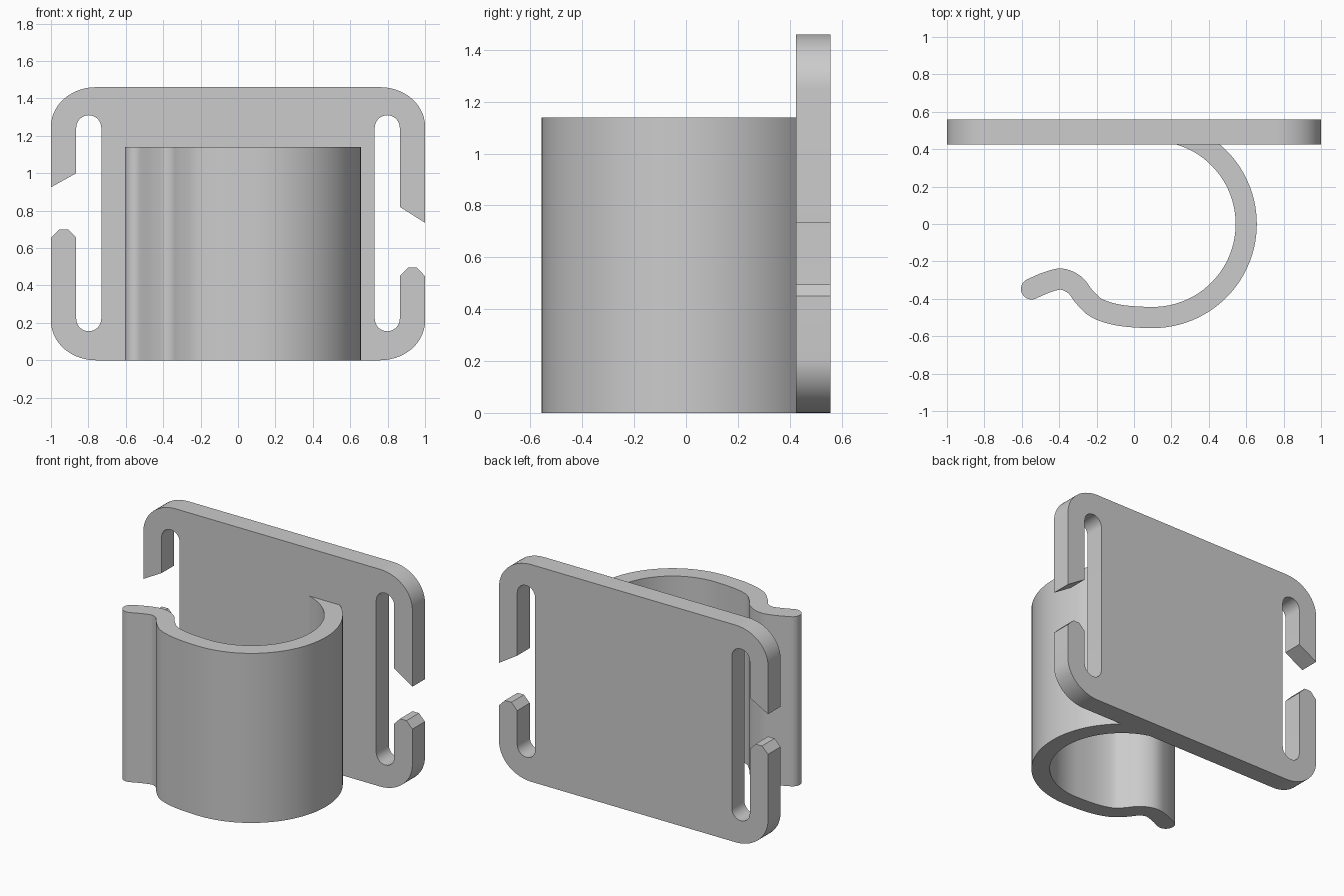
import bpy, bmesh
from math import sin, cos, radians, degrees, asin
from mathutils import Vector

cube = bpy.data.objects.get("Cube")
if cube:
    bpy.data.objects.remove(cube, do_unlink=True)

grey = bpy.data.materials.new("plain grey")
grey.use_nodes = True
grey.diffuse_color = (0.6, 0.6, 0.6, 1)
grey.node_tree.nodes["Principled BSDF"].inputs["Base Color"].default_value = (0.6, 0.6, 0.6, 1)

FRONT, BACK, HEIGHT = 0.424, 0.5575, 1.46   # plate faces and height


def arc(cx, cy, rx, ry, start, end, steps):
    angles = [radians(start + (end - start) * i / steps) for i in range(steps + 1)]
    return [Vector((cx + rx * cos(a), cy + ry * sin(a))) for a in angles]


def extrude_profile(name, points, place, offset):
    """Fill a closed 2D outline and extrude it into a solid."""
    bm = bmesh.new()
    face = bm.faces.new([bm.verts.new(place(p)) for p in points])
    out = bmesh.ops.extrude_face_region(bm, geom=[face])["geom"]
    bmesh.ops.translate(bm, vec=offset, verts=[v for v in out if isinstance(v, bmesh.types.BMVert)])
    bmesh.ops.recalc_face_normals(bm, faces=bm.faces)
    mesh = bpy.data.meshes.new(name)
    bm.to_mesh(mesh)
    bm.free()
    mesh.materials.append(grey)
    obj = bpy.data.objects.new(name, mesh)
    bpy.context.collection.objects.link(obj)
    bpy.ops.object.select_all(action='DESELECT')
    obj.select_set(True)
    bpy.context.view_layer.objects.active = obj
    bpy.ops.object.shade_smooth_by_angle(angle=radians(30))
    return obj


# Strap plate: each end has a slot with an opening to the outside
def plate_end(tip_low, tip_inner, tip_outer):
    """Outline of the +x end, from the bottom edge up to the top edge."""
    slot_x, r, inner = 0.798, 0.067, 0.865
    pts = arc(0.76, 0.21, 0.24, 0.21, -90, 0, 14)
    pts += [Vector(p) for p in ((1, tip_low), (0.956, tip_low + 0.045),
                                (0.908, tip_low + 0.045), (inner, tip_low))]
    pts += arc(slot_x, 0.222, r, r, 0, -180, 14)
    pts += arc(slot_x, 1.243, r, r, 180, 0, 14)
    pts += [Vector((inner, tip_inner)), Vector((1, tip_outer))]
    pts += arc(0.76, HEIGHT - 0.21, 0.24, 0.21, 0, 90, 14)
    return pts


left_end = plate_end(0.45, 0.82, 0.735)
right_end = [Vector((-p.x, p.y)) for p in reversed(plate_end(0.655, 1.0, 0.925))]
extrude_profile("strap_plate", left_end + right_end,
                lambda p: (p.x, FRONT, p.y), (0, BACK - FRONT, 0))


# Hook: a round band that ends in a curled lip
CX, R, HALF = 0.1, 0.5, 0.0565
lip = [Vector(p) for p in ((0.2, -0.49), (CX, -R), (-0.07, -0.489), (-0.195, -0.452), (-0.265, -0.39),
                           (-0.315, -0.327), (-0.385, -0.295), (-0.46, -0.31), (-0.548, -0.347),
                           (-0.63, -0.385))]


def spline(points, steps):
    """Smooth curve through all points but the first and last."""
    out = []
    for a, b, c, d in zip(points, points[1:], points[2:], points[3:]):
        for i in range(steps):
            t = i / steps
            out.append(0.5 * (2 * b + (c - a) * t + (2 * a - 5 * b + 4 * c - d) * t * t
                              + (3 * b - a - 3 * c + d) * t ** 3))
    return out + [points[-2]]


path = spline(lip, 7)


def band_side(offset):
    """One side of the band, from the plate to the lip."""
    r = R + offset
    pts = arc(CX, 0, r, r, degrees(asin((FRONT + 0.001) / r)), -90, 56)
    for before, p, after in zip(path, path[1:], path[2:]):
        d = (after - before).normalized()
        pts.append(p + Vector((-d.y, d.x)) * offset)
    return pts


end_dir = (path[-1] - path[-2]).normalized()
heading = degrees(Vector((1, 0)).angle(end_dir))
heading = -heading if end_dir.y < 0 else heading
cap = arc(path[-1].x, path[-1].y, HALF, HALF, heading + 90, heading - 90, 14)
outer, inner = band_side(HALF), band_side(-HALF)
if (outer[-1] - cap[0]).length > (outer[-1] - cap[-1]).length:
    cap.reverse()
extrude_profile("hook", outer + cap + inner[::-1], lambda p: (p.x, p.y, 0), (0, 0, 1.14))
